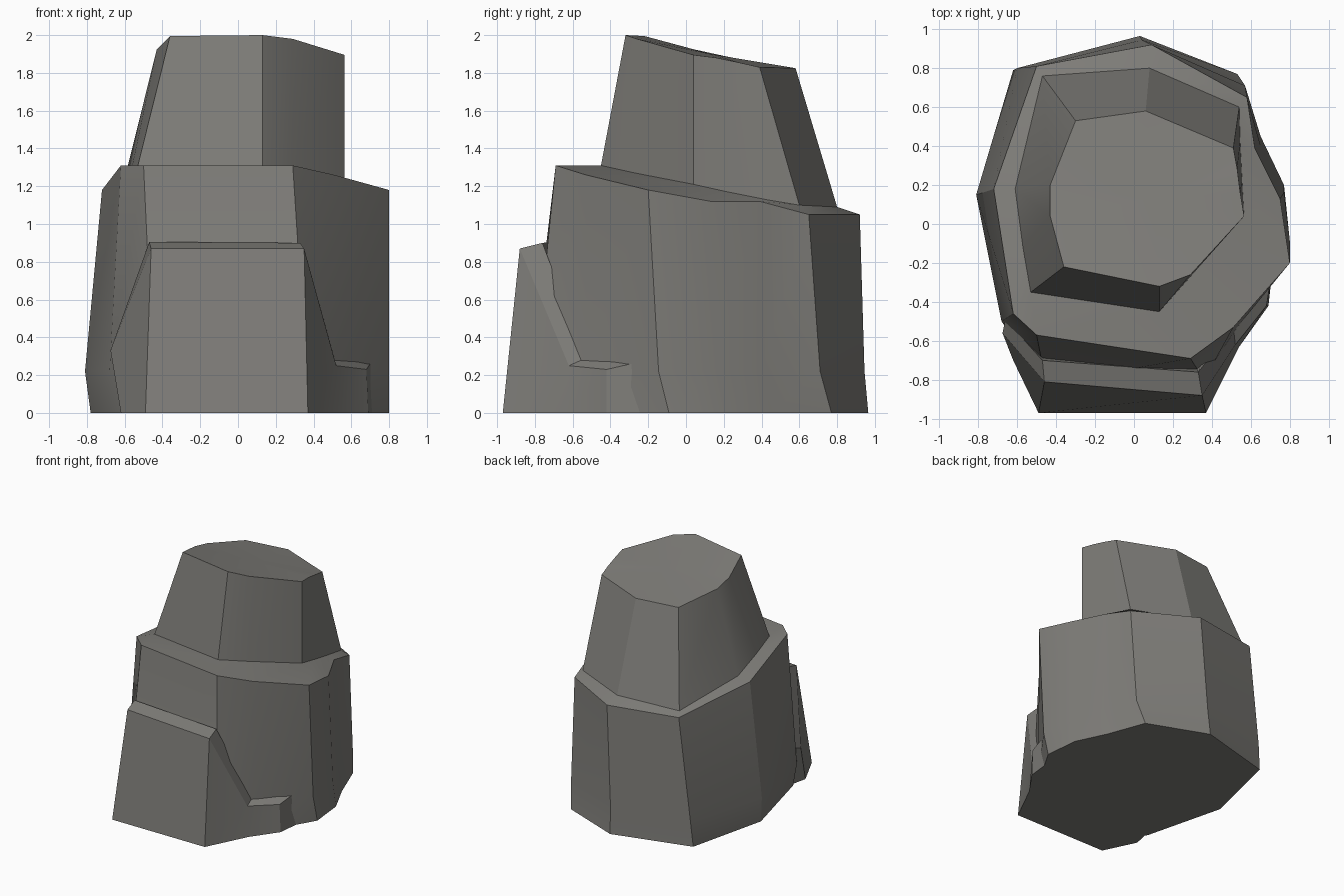
import bpy, bmesh, math

stone = bpy.data.materials.new("warm grey stone")
stone.diffuse_color = (0.21, 0.205, 0.19, 1)


def loft(name, rings, closed_path=False):
    """Skin matching closed rings, cap both ends with a fan to the centre."""
    bm = bmesh.new()
    vs = [[bm.verts.new(p) for p in r] for r in rings]
    n = len(rings[0])
    for a, b in zip(vs, vs[1:]):
        for i in range(n):
            j = (i + 1) % n
            bm.faces.new((a[i], a[j], b[j], b[i]))
    for ring in (vs[0], vs[-1]):
        c = bm.verts.new([sum(v.co[k] for v in ring) / n for k in range(3)])
        for i in range(n):
            bm.faces.new((ring[i], ring[(i + 1) % n], c))
    bmesh.ops.recalc_face_normals(bm, faces=bm.faces)
    me = bpy.data.meshes.new(name)
    bm.to_mesh(me)
    bm.free()
    me.materials.append(stone)
    ob = bpy.data.objects.new(name, me)
    bpy.context.collection.objects.link(ob)
    bpy.ops.object.select_all(action='DESELECT')
    ob.select_set(True)
    bpy.context.view_layer.objects.active = ob
    bpy.ops.object.shade_smooth_by_angle(angle=math.radians(25))
    return ob


def level(pts, z):
    return [(x, y, z) for x, y in pts]


# Tiered boulder: foot, flare, shoulder, base of the upper block, sloping crown
foot = [(.36, -.88), (.53, -.55), (.80, -.09), (.77, .20), (.65, .45), (.53, .77),
        (.03, .965), (-.62, .79), (-.78, .12), (-.61, -.55), (-.45, -.88)]
flare = [(.36, -.80), (.53, -.53), (.80, -.145), (.77, .16), (.65, .40), (.57, .71),
         (.04, .945), (-.60, .80), (-.81, .15), (-.68, -.50), (-.45, -.82)]
shoulder = [(.29, -.69, 1.31), (.51, -.53, 1.26), (.80, -.20, 1.18), (.75, .13, 1.12),
            (.62, .39, 1.12), (.58, .65, 1.05), (.09, .92, 1.05), (-.50, .81, 1.06),
            (-.72, .18, 1.18), (-.62, -.46, 1.31), (-.50, -.57, 1.31)]
block_base = [(.13, -.45, 1.31), (.29, -.27, 1.27), (.565, .04, 1.21), (.555, .22, 1.17),
              (.545, .42, 1.13), (.54, .60, 1.10), (.08, .80, 1.09), (-.47, .76, 1.09),
              (-.61, .18, 1.20), (-.57, -.12, 1.26), (-.53, -.35, 1.31)]
crown = [(.13, -.32, 2.0), (.29, -.26, 1.98), (.565, .04, 1.895), (.545, .16, 1.88),
         (.53, .28, 1.855), (.51, .39, 1.83), (.06, .58, 1.825), (-.30, .53, 1.825),
         (-.43, .20, 1.89), (-.43, .04, 1.925), (-.36, -.22, 1.995)]
loft("boulder", [level(foot, 0), level(flare, .22), shoulder, block_base, crown])

# Slab leaning on the front, wrapping round to a low step on the right.
# Each section: outer foot, outer top, inner top; the buried back is derived.
sections = [
    [(-.62, -.70, 0), (-.675, -.56, .33), (-.66, -.49, .35)],
    [(-.49, -.97, 0), (-.46, -.81, .87), (-.47, -.70, .905)],
    [(.37, -.97, 0), (.35, -.88, .87), (.33, -.76, .90)],
    [(.54, -.63, 0), (.52, -.62, .25), (.51, -.53, .29)],
    [(.69, -.42, 0), (.68, -.42, .23), (.62, -.38, .28)],
    [(.71, -.24, 0), (.70, -.29, .26), (.69, -.28, .265)],
]
loft("front_slab", [s + [(s[2][0] * .85, s[2][1] * .85, 0)] for s in sections])
